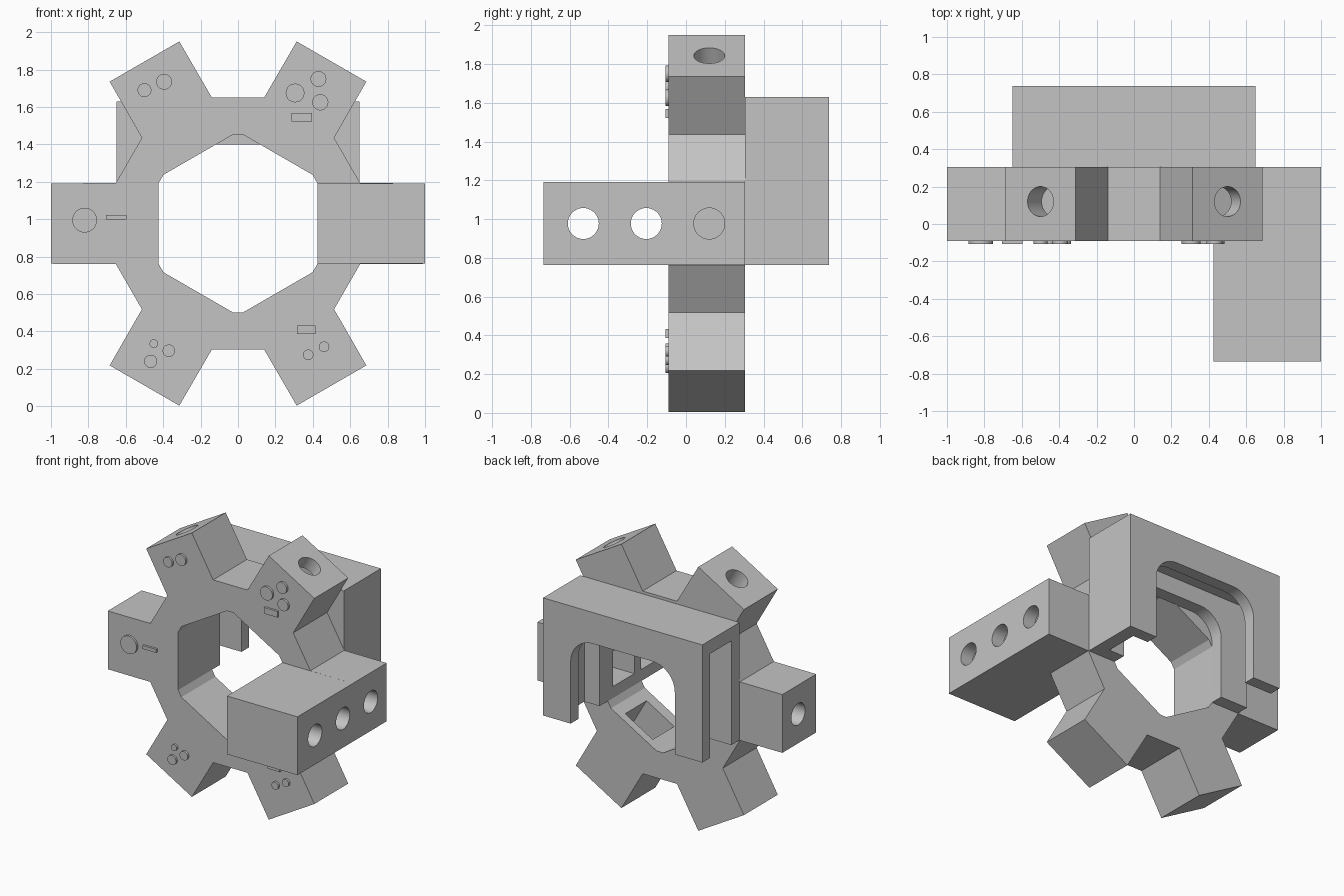
import bpy, bmesh, math
from mathutils import Matrix, Vector

if "Cube" in bpy.data.objects:
    bpy.data.objects.remove(bpy.data.objects["Cube"], do_unlink=True)

CZ = 0.977                      # hub centre height
FRONT, BACK = -0.09, 0.305      # hub front and back faces
PORT_Y = 0.12
ARM = 0.215                     # half width of an arm

grey = bpy.data.materials.new("hull grey")
grey.use_nodes = True
COLOUR = (0.55, 0.55, 0.55, 1)
grey.diffuse_color = COLOUR
grey.node_tree.nodes["Principled BSDF"].inputs["Base Color"].default_value = COLOUR


def finish(name, bm):
    bmesh.ops.recalc_face_normals(bm, faces=bm.faces)
    mesh = bpy.data.meshes.new(name)
    bm.to_mesh(mesh)
    bm.free()
    mesh.materials.append(grey)
    obj = bpy.data.objects.new(name, mesh)
    bpy.context.collection.objects.link(obj)
    return obj


def prism(name, outline, y0, y1):
    """Extrude an (x, z) outline along y."""
    bm = bmesh.new()
    face = bm.faces.new([bm.verts.new((x, y0, z)) for x, z in outline])
    ext = bmesh.ops.extrude_face_region(bm, geom=[face])
    verts = [v for v in ext["geom"] if isinstance(v, bmesh.types.BMVert)]
    bmesh.ops.translate(bm, verts=verts, vec=(0, y1 - y0, 0))
    return finish(name, bm)


def box(name, low, high, turn=None):
    bm = bmesh.new()
    low, high = Vector(low), Vector(high)
    bmesh.ops.create_cube(bm, size=1)
    bm.transform(Matrix.Translation((low + high) / 2) @ Matrix.Diagonal((*(high - low), 1)))
    if turn:
        bm.transform(turn)
    return finish(name, bm)


def cylinder(name, radius, length, matrix, sides=40):
    bm = bmesh.new()
    bmesh.ops.create_cone(bm, cap_ends=True, segments=sides, radius1=radius,
                          radius2=radius, depth=length)
    bm.transform(matrix)
    return finish(name, bm)


def combine(target, tool, operation="DIFFERENCE"):
    mod = target.modifiers.new("shape", "BOOLEAN")
    mod.operation, mod.solver, mod.object = operation, "EXACT", tool
    bpy.context.view_layer.objects.active = target
    bpy.ops.object.modifier_apply(modifier=mod.name)
    bpy.data.objects.remove(tool, do_unlink=True)


def polar(angle, out, side):
    c, s = math.cos(angle), math.sin(angle)
    return (out * c - side * s, CZ + out * s + side * c)


def smooth(obj):
    bpy.ops.object.select_all(action="DESELECT")
    obj.select_set(True)
    bpy.context.view_layer.objects.active = obj
    bpy.ops.object.shade_smooth_by_angle(angle=math.radians(25))


# Six-armed hub with a bevelled hexagonal opening
outer, inner = [], []
for k in range(6):
    a = k * math.pi / 3
    outer += [polar(a, 1, -ARM), polar(a, 1, ARM)]
    outer += [polar(a + math.pi / 6, 0.674, s) for s in (-0.14, 0.14)]
    inner += [polar(a, 0.425, -ARM), polar(a, 0.425, ARM)]
hub = prism("docking_hub", outer, FRONT, BACK)
combine(hub, prism("opening", inner, FRONT - 0.1, BACK + 0.1))

# Long forward arm on the left side
combine(hub, box("long_arm", (0.425, -0.735, CZ - ARM), (1, 0, CZ + ARM)), "UNION")


# Square inner chambers and round end ports
def hollow(angle, y):
    turn = Matrix.Translation((0, 0, CZ)) @ Matrix.Rotation(-angle, 4, "Y")
    combine(hub, box("chamber", (0.36, y - 0.125, -0.13), (0.9, y + 0.125, 0.13), turn))
    place = turn @ Matrix.Translation((0.95, y, 0)) @ Matrix.Rotation(math.pi / 2, 4, "Y")
    combine(hub, cylinder("port", 0.08, 0.2, place))


for k in range(6):
    hollow(k * math.pi / 3, PORT_Y)
for y in (-0.205, -0.53):
    hollow(0, y)
smooth(hub)

# Rear hangar: arched shell, open below and on the right side
BASE, ROOF = CZ - ARM, 1.63
hangar = box("rear_hangar", (-0.65, BACK, BASE), (0.65, 0.738, ROOF))
arch = [(0.425, BASE - 0.1)]
R = 0.18
for sign, start in ((1, 0), (-1, math.pi / 2)):
    for i in range(9):
        t = start + i * math.pi / 16
        arch.append((sign * (0.425 - R) + R * math.cos(t), 1.40 - R + R * math.sin(t)))
arch.append((-0.425, BASE - 0.1))
combine(hangar, box("cavity", (-0.75, 0.40, BASE - 0.1), (0.55, 0.648, 1.53)))
combine(hangar, prism("archway", arch, BACK - 0.1, 0.85))
smooth(hangar)

# Raised round buttons on the front: x, z, radius
buttons = [(-0.5, 1.69, 0.037), (-0.395, 1.735, 0.042), (0.305, 1.675, 0.05),
           (0.43, 1.75, 0.042), (0.44, 1.625, 0.043), (-0.82, 0.995, 0.066),
           (-0.45, 0.335, 0.023), (-0.37, 0.297, 0.033), (-0.467, 0.24, 0.035),
           (0.375, 0.275, 0.028), (0.46, 0.318, 0.028)]
for i, (x, z, r) in enumerate(buttons):
    place = Matrix.Translation((x, FRONT - 0.005, z)) @ Matrix.Rotation(math.pi / 2, 4, "X")
    smooth(cylinder(f"front_button_{i + 1}", r, 0.022, place, 32))

# Raised bars on the front: x, z, width, height
bars = [(0.34, 1.545, 0.11, 0.045), (-0.65, 1.01, 0.11, 0.025), (0.365, 0.41, 0.1, 0.045)]
for i, (x, z, w, h) in enumerate(bars):
    box(f"front_bar_{i + 1}", (x - w / 2, FRONT - 0.016, z - h / 2),
        (x + w / 2, FRONT + 0.005, z + h / 2))
